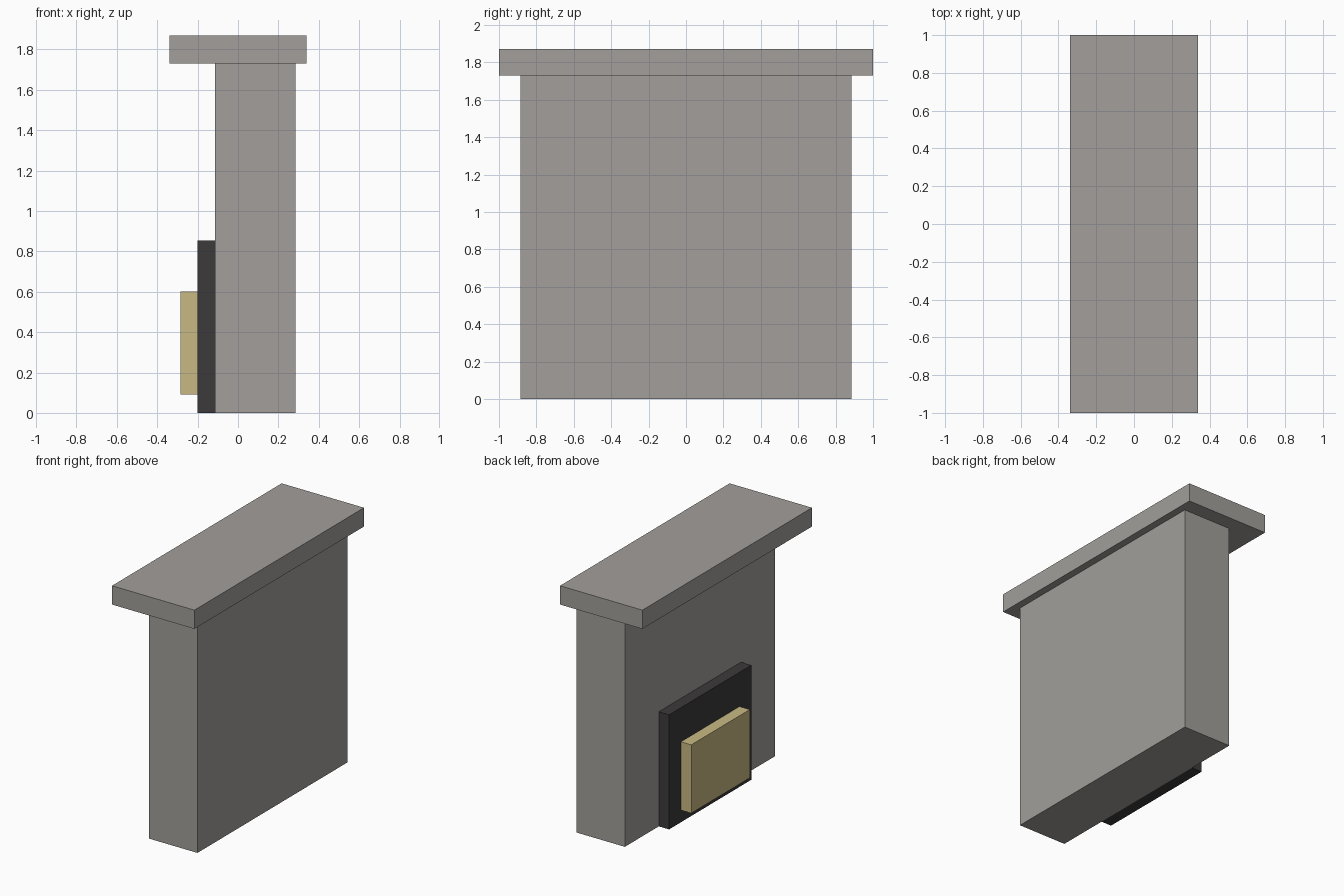
import bpy
from mathutils import Vector

cube = bpy.data.objects.get("Cube")
if cube:
    bpy.data.objects.remove(cube, do_unlink=True)


def material(name, rgb):
    mat = bpy.data.materials.new(name)
    mat.use_nodes = True
    colour = (*rgb, 1.0)
    mat.diffuse_color = colour
    bsdf = mat.node_tree.nodes["Principled BSDF"]
    bsdf.inputs["Base Color"].default_value = colour
    bsdf.inputs["Roughness"].default_value = 0.9
    return mat


def box(name, low, high, mat):
    """Flat-shaded box between two opposite corners."""
    low, high = Vector(low), Vector(high)
    bpy.ops.mesh.primitive_cube_add(size=1)
    obj = bpy.context.object
    obj.name = obj.data.name = name
    for v in obj.data.vertices:
        v.co = (low + high) / 2 + v.co * (high - low)
    obj.data.materials.append(mat)
    return obj


stone = material("warm grey stone", (0.36, 0.345, 0.325))
soot = material("soot black", (0.046, 0.042, 0.042))
brass = material("pale brass", (0.58, 0.485, 0.227))

# Main block and overhanging top slab
back_x, face_x, slab_z = 0.285, -0.115, 1.73
box("chimney_breast", (face_x, -0.885, 0), (back_x, 0.885, slab_z), stone)
box("mantel_shelf", (-0.34, -1, slab_z), (0.34, 1, 1.87), stone)

# Layered panels on the hearth side
panel_x = -0.2
box("firebox_panel", (panel_x, -0.485, 0), (face_x, 0.485, 0.855), soot)
box("fire_screen", (-0.285, -0.345, 0.09), (panel_x, 0.345, 0.6), brass)
